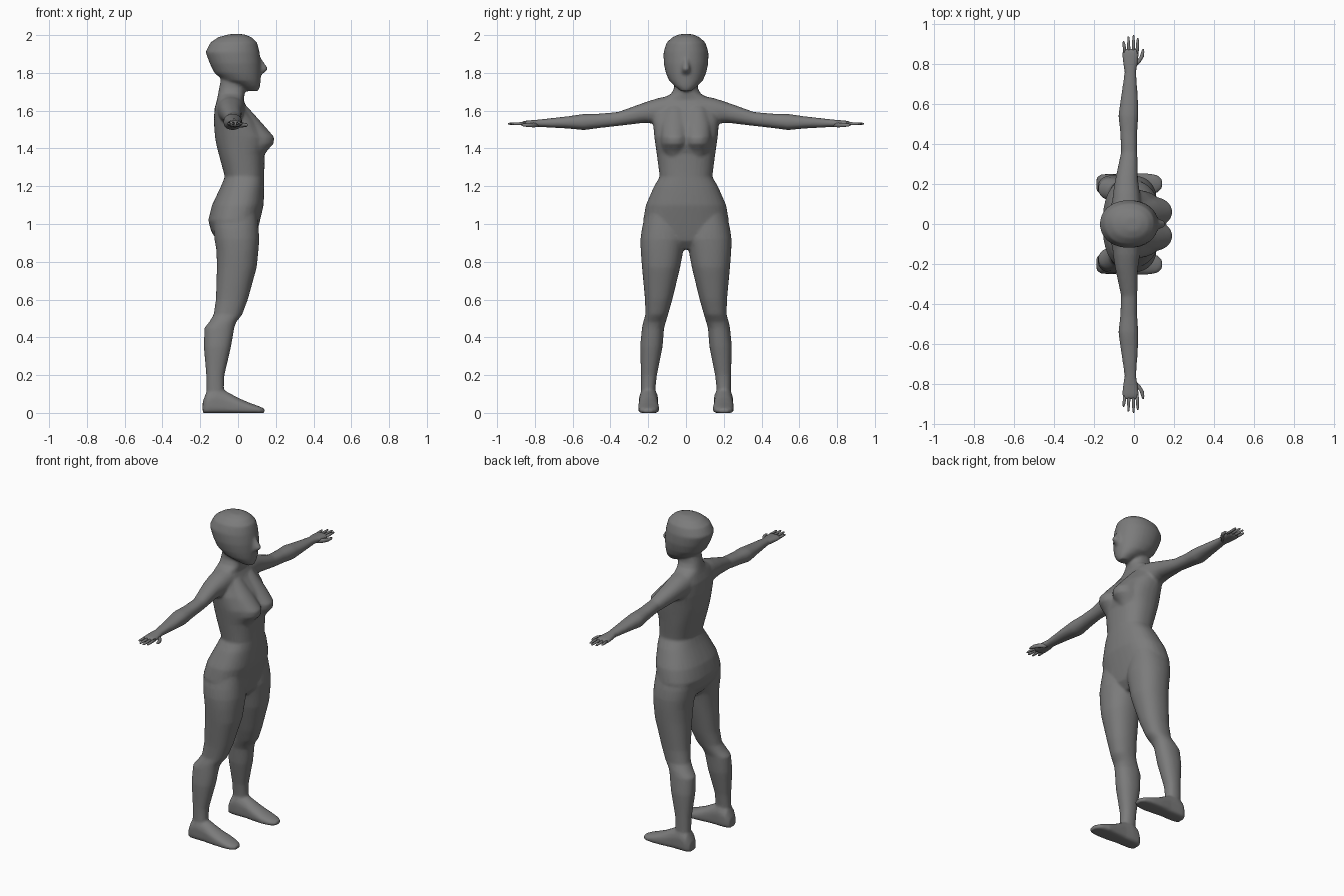
import bpy, bmesh, math


def spow(v, p):
    return math.copysign(abs(v) ** p, v)


def loft(bm, sections, axis, side=1, n=32, p=0.9, low=None):
    """Skin closed rings (t, a0, a1, b0, b1) along an axis; side=-1 mirrors in y."""
    rings = []
    for t, a0, a1, b0, b1 in sections:
        ring = []
        for i in range(n):
            ang = 2 * math.pi * (i + 0.5) / n
            c, s = math.cos(ang), math.sin(ang)
            q = low if low and s < 0 else p
            a = (a0 + a1) / 2 + (a1 - a0) / 2 * spow(c, q)
            b = (b0 + b1) / 2 + (b1 - b0) / 2 * spow(s, q)
            x, y, z = {"z": (a, b, t), "y": (a, t, b), "x": (t, a, b)}[axis]
            ring.append(bm.verts.new((x, y * side, z)))
        rings.append(ring)
    for r0, r1 in zip(rings, rings[1:]):
        for i in range(n):
            j = (i + 1) % n
            bm.faces.new((r0[i], r0[j], r1[j], r1[i]))
    bm.faces.new(rings[0])
    bm.faces.new(rings[-1])


def stack(rows, cy=0):
    """Rows (z, back, front, half width) as sections centred on y = cy."""
    return [(z, x0, x1, cy - w, cy + w) for z, x0, x1, w in rows]


grey = bpy.data.materials.new("dark_grey")
grey.diffuse_color = (0.2, 0.2, 0.2, 1)


def finish(bm, name):
    bmesh.ops.recalc_face_normals(bm, faces=bm.faces)
    me = bpy.data.meshes.new(name)
    bm.to_mesh(me)
    bm.free()
    me.shade_smooth()
    me.materials.append(grey)
    ob = bpy.data.objects.new(name, me)
    bpy.context.collection.objects.link(ob)
    return ob


body = bmesh.new()

# torso and neck
loft(body, stack([
    (0.865, -0.06, 0.05, 0.05), (0.91, -0.11, 0.09, 0.14), (0.96, -0.142, 0.103, 0.215),
    (1.02, -0.158, 0.117, 0.227), (1.10, -0.138, 0.136, 0.213), (1.20, -0.09, 0.139, 0.169),
    (1.25, -0.07, 0.138, 0.139), (1.37, -0.102, 0.142, 0.155), (1.42, -0.115, 0.158, 0.162),
    (1.46, -0.122, 0.158, 0.168), (1.54, -0.128, 0.11, 0.175), (1.61, -0.125, 0.05, 0.17),
    (1.655, -0.112, 0.03, 0.142), (1.69, -0.105, 0.035, 0.077), (1.72, -0.10, 0.035, 0.063),
    (1.79, -0.085, 0.045, 0.06)]), "z", p=0.85)

# head
loft(body, stack([
    (1.703, 0.045, 0.108, 0.027), (1.73, 0.0, 0.117, 0.06), (1.76, -0.08, 0.12, 0.09),
    (1.80, -0.125, 0.122, 0.107), (1.85, -0.15, 0.121, 0.118), (1.91, -0.172, 0.114, 0.119),
    (1.96, -0.147, 0.102, 0.103), (1.989, -0.105, 0.072, 0.072), (2.005, -0.045, 0.03, 0.034)]),
    "z", p=0.95)

# nose
loft(body, stack([(1.79, 0.08, 0.126, 0.024), (1.82, 0.08, 0.163, 0.024),
                  (1.88, 0.08, 0.122, 0.014)]), "z", n=8)

for side in (1, -1):
    # breast
    loft(body, stack([
        (1.36, 0.0, 0.137, 0.055), (1.39, 0.0, 0.156, 0.068), (1.425, 0.0, 0.189, 0.075),
        (1.46, 0.0, 0.192, 0.075), (1.53, 0.0, 0.131, 0.07), (1.62, -0.03, 0.05, 0.045)], 0.06),
        "z", side, p=1)

    # leg, its top buried in the hip
    loft(body, [
        (1.06, -0.125, 0.10, 0.03, 0.212), (0.98, -0.13, 0.108, 0.01, 0.233),
        (0.92, -0.125, 0.113, 0.0, 0.241), (0.86, -0.114, 0.108, 0.014, 0.24),
        (0.77, -0.112, 0.099, 0.031, 0.233), (0.60, -0.117, 0.052, 0.072, 0.217),
        (0.52, -0.129, 0.022, 0.095, 0.215), (0.48, -0.153, -0.01, 0.107, 0.227),
        (0.45, -0.178, -0.02, 0.116, 0.233), (0.35, -0.181, -0.037, 0.124, 0.243),
        (0.20, -0.168, -0.072, 0.154, 0.238), (0.13, -0.168, -0.075, 0.162, 0.238),
        (0.07, -0.16, -0.08, 0.165, 0.235)], "z", side)

    # foot
    loft(body, [
        (-0.187, 0.165, 0.23, -0.001, 0.06), (-0.165, 0.15, 0.248, -0.001, 0.116),
        (-0.12, 0.147, 0.249, -0.001, 0.14), (-0.07, 0.15, 0.248, -0.001, 0.119),
        (0.0, 0.145, 0.253, -0.001, 0.08), (0.06, 0.142, 0.253, -0.001, 0.054),
        (0.115, 0.154, 0.246, -0.001, 0.034), (0.142, 0.18, 0.222, 0.0, 0.022)],
        "x", side, p=1, low=0.4)

    # arm and palm
    loft(body, [
        (0.05, -0.115, 0.04, 1.54, 1.685), (0.15, -0.105, 0.03, 1.53, 1.666),
        (0.22, -0.094, 0.02, 1.536, 1.643), (0.36, -0.064, 0.016, 1.519, 1.593),
        (0.46, -0.069, 0.016, 1.508, 1.584), (0.54, -0.078, 0.022, 1.497, 1.583),
        (0.62, -0.067, 0.02, 1.505, 1.571), (0.76, -0.047, 0.011, 1.513, 1.555),
        (0.80, -0.056, 0.019, 1.514, 1.551), (0.85, -0.059, 0.026, 1.514, 1.547),
        (0.874, -0.057, 0.023, 1.52, 1.541)], "y", side)

skin = finish(body, "body")

# blend the overlapping parts into one skin
m = skin.modifiers.new("blend", "REMESH")
m.mode = "VOXEL"
m.voxel_size = 0.008
m.use_smooth_shade = True
m = skin.modifiers.new("relax", "SMOOTH")
m.factor = 0.5
m.iterations = 7
m = skin.modifiers.new("reduce", "DECIMATE")
m.ratio = 0.3

# fingers and thumbs
for side, name in ((1, "left_fingers"), (-1, "right_fingers")):
    bm = bmesh.new()
    for x, tilt, tip in ((-0.046, -0.006, 0.912), (-0.025, -0.003, 0.936),
                         (-0.004, 0.002, 0.942), (0.015, 0.004, 0.928)):
        rows = ((0.85, 0.009, 0), (0.89, 0.008, 0.5), (tip - 0.008, 0.006, 0.9), (tip, 0.003, 1))
        loft(bm, [(y, x + tilt * k - r, x + tilt * k + r, 1.531 - r, 1.531 + r)
                  for y, r, k in rows], "y", side, n=8)
    thumb = ((0.78, -0.005, 0.012), (0.81, 0.022, 0.013), (0.835, 0.039, 0.011),
             (0.86, 0.044, 0.008), (0.872, 0.045, 0.004))
    loft(bm, [(y, x - r, x + r, 1.524 - r, 1.524 + r) for y, x, r in thumb], "y", side, n=8)
    finish(bm, name)
